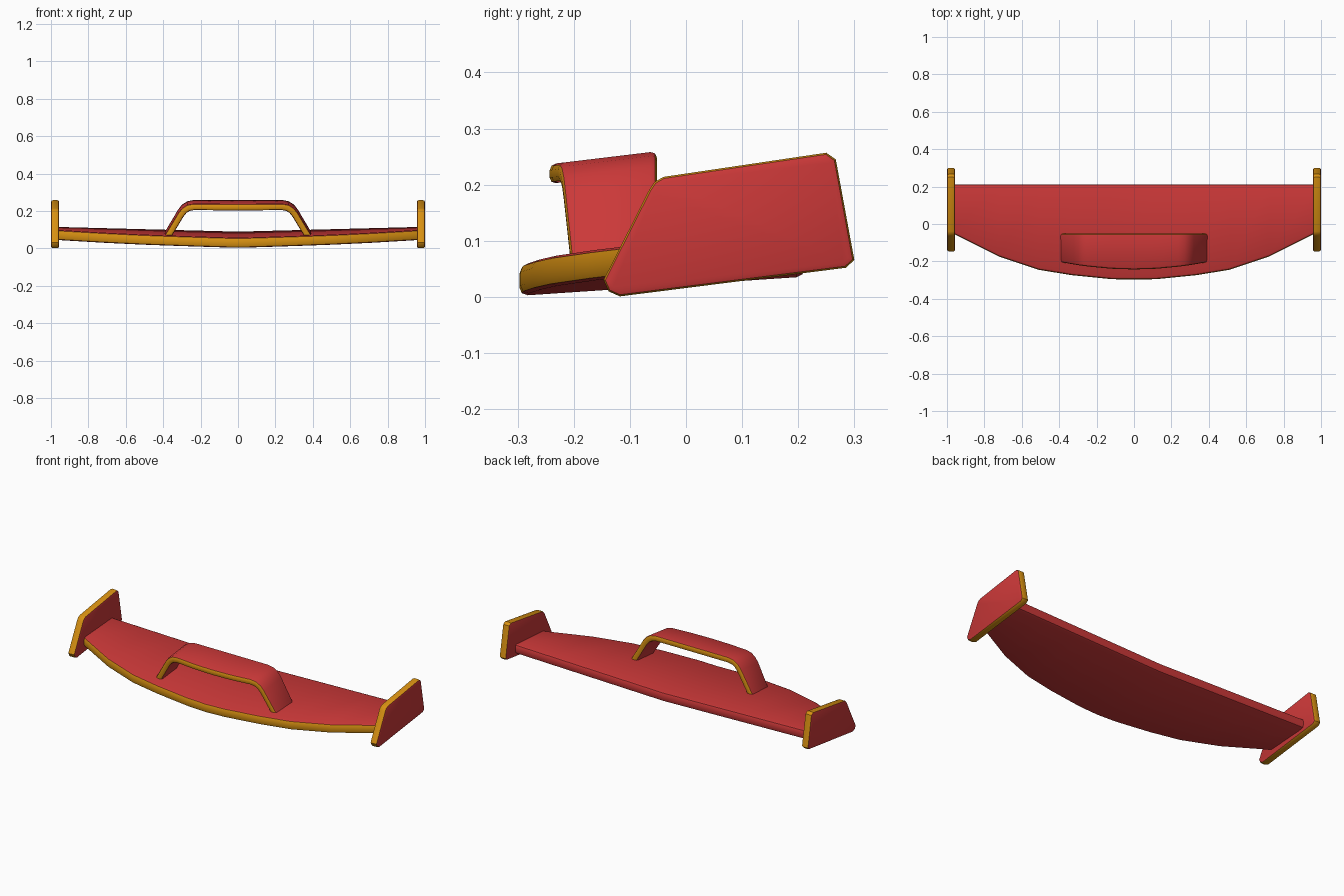
import bpy, bmesh, math
from mathutils import Vector

if "Cube" in bpy.data.objects:
    bpy.data.objects.remove(bpy.data.objects["Cube"])


def material(name, rgb):
    m = bpy.data.materials.new(name)
    m.diffuse_color = (*rgb, 1)
    m.use_nodes = True
    m.node_tree.nodes["Principled BSDF"].inputs["Base Color"].default_value = m.diffuse_color
    return m


RED = material("red", (0.60, 0.04, 0.04))
GOLD = material("gold", (0.68, 0.28, 0.006))


def finish(name, bm):
    me = bpy.data.meshes.new(name)
    bm.to_mesh(me)
    bm.free()
    me.materials.append(RED)
    me.materials.append(GOLD)
    ob = bpy.data.objects.new(name, me)
    bpy.context.collection.objects.link(ob)
    bpy.ops.object.select_all(action='DESELECT')
    ob.select_set(True)
    bpy.context.view_layer.objects.active = ob
    bpy.ops.object.shade_smooth_by_angle(angle=math.radians(40))
    return ob


def rounded_rect(a0, a1, b0, b1, r):
    """12-point section; segments 5..7 face -a, segments 11,0,1.. face +a."""
    pts = []
    for k, (ca, cb) in enumerate([(a1 - r, b1 - r), (a0 + r, b1 - r),
                                  (a0 + r, b0 + r), (a1 - r, b0 + r)]):
        for s in range(3):
            t = math.radians(90 * k + 45 * s)
            pts.append((ca + r * math.cos(t), cb + r * math.sin(t)))
    return pts


def loft(name, rings, gold):
    bm = bmesh.new()
    vs = [[bm.verts.new(p) for p in ring] for ring in rings]
    n = len(vs[0])
    for p, q in zip(vs, vs[1:]):
        for i in range(n):
            j = (i + 1) % n
            bm.faces.new((p[i], p[j], q[j], q[i])).material_index = int(i in gold)
    bm.faces.new(vs[0])
    bm.faces.new(vs[-1])
    bmesh.ops.recalc_face_normals(bm, faces=bm.faces)
    return finish(name, bm)


def mirrored(half):
    """Half list ends on x = 0; extends it to the other side."""
    return half + [(-h[0], *h[1:]) for h in reversed(half[:-1])]


# Wing blade: curved gold leading edge, slight pitch and dihedral
front = mirrored([(0.97, -0.05), (0.72, -0.175), (0.51, -0.245),
                  (0.33, -0.274), (0.12, -0.295), (0, -0.297)])
rings = []
for x, yf in front:
    ring = []
    for y, z in rounded_rect(yf, 0.212, 0.0, 0.054, 0.015):
        ring.append((x, y, z + 0.002 + 0.067 * (y + 0.297) + 0.026 * abs(x)))
    rings.append(ring)
loft("wing_blade", rings, {4, 5, 6})

# Hoop on top: flat band swept along an arch
path = mirrored([(0.386, 0.045), (0.373, 0.085), (0.306, 0.198), (0.288, 0.221),
                 (0.265, 0.236), (0.235, 0.242), (0.12, 0.242), (0, 0.242)])
rings = []
for i, (x, z) in enumerate(path):
    p = Vector((x, z))
    ds = []
    if i > 0:
        ds.append((p - Vector(path[i - 1])).normalized())
    if i < len(path) - 1:
        ds.append((Vector(path[i + 1]) - p).normalized())
    t = sum(ds, Vector((0, 0))).normalized()
    nrm = Vector((t.y, -t.x)) / t.dot(ds[0])
    yf = -0.243 + 0.04 * (x / 0.386) ** 2
    ring = []
    for y, o in rounded_rect(yf, -0.052, -0.0175, 0.0175, 0.011):
        ring.append((x + nrm.x * o, y, z + nrm.y * o + 0.12 * (y + 0.052)))
    rings.append(ring)
loft("top_hoop", rings, {4, 5, 6, 10, 11, 0})

# End plates: red faces with gold rims
outline = [(-0.147, 0.030), (-0.138, 0.010), (-0.118, 0.001), (0.285, 0.052),
           (0.300, 0.066), (0.267, 0.245), (0.250, 0.257), (-0.040, 0.214),
           (-0.056, 0.205), (-0.066, 0.190)]
for side, label in ((1, "right"), (-1, "left")):
    bm = bmesh.new()
    face = bm.faces.new([bm.verts.new((side * 0.956, y, z)) for y, z in outline])
    out = bmesh.ops.extrude_face_region(bm, geom=[face])
    bmesh.ops.translate(bm, vec=(side * 0.044, 0, 0),
                        verts=[v for v in out["geom"] if isinstance(v, bmesh.types.BMVert)])
    bmesh.ops.recalc_face_normals(bm, faces=bm.faces)
    rim = [e for e in bm.edges if abs(e.verts[0].co.x - e.verts[1].co.x) < 1e-5]
    bmesh.ops.bevel(bm, geom=rim, offset=0.010, segments=2, profile=0.5,
                    affect='EDGES')
    bm.normal_update()
    for f in bm.faces:
        f.material_index = int(abs(f.normal.x) < 0.6)
    finish(label + "_end_plate", bm)
